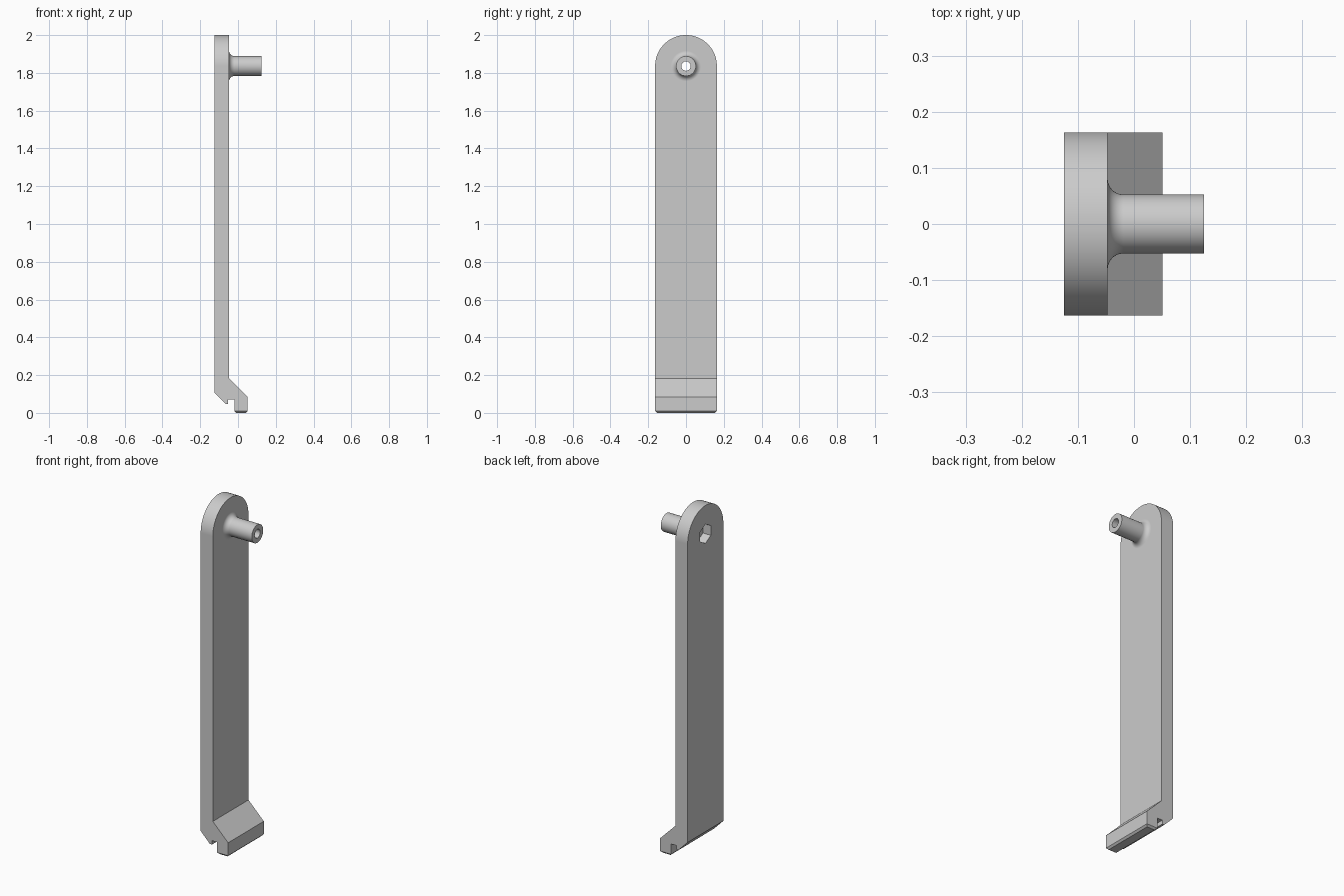
import bpy, bmesh, math
from mathutils import Vector

if "Cube" in bpy.data.objects:
    bpy.data.objects.remove(bpy.data.objects["Cube"])

HALF_WIDTH = 0.1635
BACK_X, FACE_X, TIP_X = -0.125, -0.047, 0.125
POST_Z = 1.836

grey = bpy.data.materials.new("plain grey")
grey.use_nodes = True
grey.diffuse_color = (0.6, 0.6, 0.6, 1)
grey.node_tree.nodes["Principled BSDF"].inputs["Base Color"].default_value = (0.6, 0.6, 0.6, 1)


def finish(name, bm):
    bmesh.ops.recalc_face_normals(bm, faces=bm.faces[:])
    mesh = bpy.data.meshes.new(name)
    bm.to_mesh(mesh)
    bm.free()
    mesh.materials.append(grey)
    obj = bpy.data.objects.new(name, mesh)
    bpy.context.collection.objects.link(obj)
    return obj


def extrude(bm, points, offset):
    face = bm.faces.new([bm.verts.new(p) for p in points])
    made = bmesh.ops.extrude_face_region(bm, geom=[face])["geom"]
    bmesh.ops.translate(bm, vec=offset, verts=[g for g in made if isinstance(g, bmesh.types.BMVert)])


def prism_along_x(name, radius, sides, x0, x1):
    # Polygon with a corner pointing up, extruded along x on the post axis
    bm = bmesh.new()
    angles = [math.tau * i / sides for i in range(sides)]
    extrude(bm, [(x0, radius * math.sin(a), POST_Z + radius * math.cos(a)) for a in angles],
            (x1 - x0, 0, 0))
    return finish(name, bm)


def combine(target, other, operation):
    mod = target.modifiers.new(operation.lower(), 'BOOLEAN')
    mod.operation, mod.solver, mod.object = operation, 'EXACT', other
    bpy.context.view_layer.objects.active = target
    bpy.ops.object.modifier_apply(modifier=mod.name)
    bpy.data.objects.remove(other)


# Arm with hooked foot, as a side profile extruded across the width
profile = [(BACK_X, 2), (BACK_X, 0.107), (-0.066, 0.047), (-0.053, 0.047),
           (-0.053, 0.07), (-0.019, 0.07), (-0.019, 0), (0.051, 0),
           (0.051, 0.085), (FACE_X, 0.183), (FACE_X, 2)]
bm = bmesh.new()
extrude(bm, [(x, -HALF_WIDTH, z) for x, z in profile], (0, 2 * HALF_WIDTH, 0))

# Rounded top end
top = [e for e in bm.edges if all(v.co.z > 1.99 for v in e.verts)
       and abs(e.verts[0].co.y - e.verts[1].co.y) < 0.001]
bmesh.ops.bevel(bm, geom=top, offset=HALF_WIDTH - 0.0002, segments=24, profile=0.5, affect='EDGES')

# Chamfered underside of the foot
sole = [e for e in bm.edges if all(v.co.z < 0.001 for v in e.verts)]
bmesh.ops.bevel(bm, geom=sole, offset=0.01, segments=1, affect='EDGES')
arm = finish("arm", bm)

# Post with a fillet at its root, revolved about the x axis
radius, fillet = 0.0525, 0.028
outline = [(FACE_X - 0.01, 0), (FACE_X - 0.01, radius + fillet)]
for i in range(9):
    a = math.pi / 2 * i / 8
    outline.append((FACE_X + fillet * (1 - math.cos(a)), radius + fillet * (1 - math.sin(a))))
outline += [(TIP_X, radius), (TIP_X, 0)]
bm = bmesh.new()
verts = [bm.verts.new((x, 0, POST_Z + r)) for x, r in outline]
edges = [bm.edges.new(pair) for pair in zip(verts, verts[1:])]
bmesh.ops.spin(bm, geom=verts + edges, cent=Vector((0, 0, POST_Z)), axis=(1, 0, 0),
               angle=math.tau, steps=48)
bmesh.ops.remove_doubles(bm, verts=bm.verts[:], dist=0.0001)
combine(arm, finish("post", bm), 'UNION')

# Through bore and hexagonal pocket in the back
combine(arm, prism_along_x("bore", 0.025, 32, -0.2, 0.2), 'DIFFERENCE')
combine(arm, prism_along_x("hex_pocket", 0.056, 6, -0.2, BACK_X + 0.05), 'DIFFERENCE')

# Smooth curved areas, keeping the flats flat
arm.name = "arm_with_post"
arm.select_set(True)
bpy.context.view_layer.objects.active = arm
bpy.ops.object.shade_smooth_by_angle(angle=math.radians(30))
weighted = arm.modifiers.new("flat_normals", 'WEIGHTED_NORMAL')
weighted.keep_sharp = True
